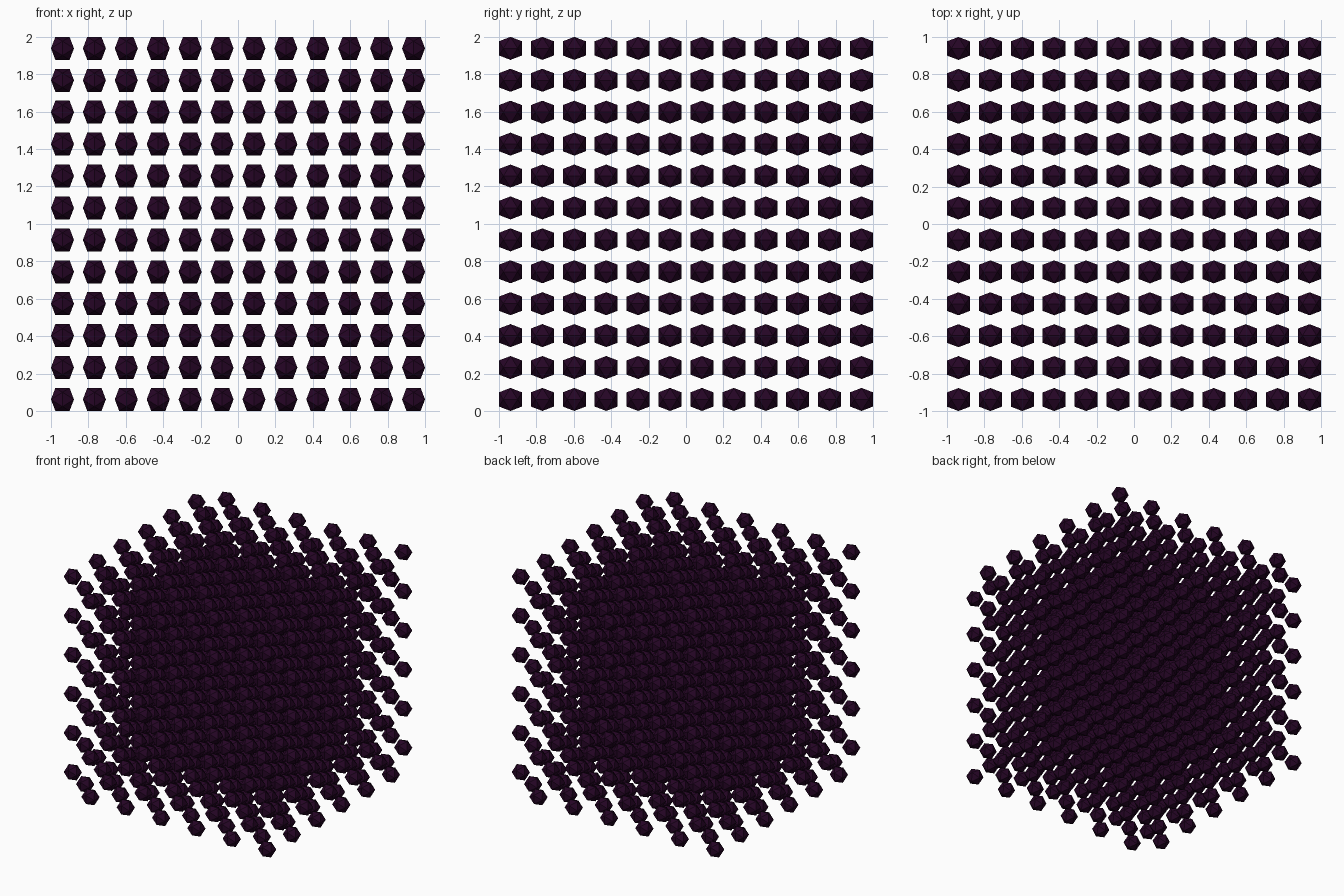
import bpy, bmesh
from math import sqrt
from mathutils import Vector

if "Cube" in bpy.data.objects:
    bpy.data.objects.remove(bpy.data.objects["Cube"])

COUNT = 12                      # grid places along each axis
HALF = 0.0615                   # half extent of one solid
STEP = (2 - 2 * HALF) / (COUNT - 1)
PHI = (1 + sqrt(5)) / 2


# Icosahedron: corners of three crossed golden rectangles
def add_icosahedron(bm, centre):
    a, b = HALF, HALF / PHI
    verts = []
    for s in (-1, 1):
        for t in (-1, 1):
            for corner in ((0, s * a, t * b), (s * a, t * b, 0), (s * b, 0, t * a)):
                verts.append(bm.verts.new(Vector(corner) + centre))
    bmesh.ops.convex_hull(bm, input=verts)


# Checkerboard cell: four solids on alternate corners of a 2 x 2 x 2 block
bm = bmesh.new()
for place in ((1, 0, 0), (0, 1, 0), (0, 0, 1), (1, 1, 1)):
    add_icosahedron(bm, Vector(place) * STEP)
bmesh.ops.recalc_face_normals(bm, faces=bm.faces[:])
mesh = bpy.data.meshes.new("icosahedron_lattice")
bm.to_mesh(mesh)
bm.free()

lattice = bpy.data.objects.new("icosahedron_lattice", mesh)
bpy.context.collection.objects.link(lattice)
lattice.location = (HALF - 1, HALF - 1, HALF)

# Dark purple colour
mat = bpy.data.materials.new("dark_purple")
mat.diffuse_color = (0.019, 0.0015, 0.019, 1)
mat.use_nodes = True
mat.node_tree.nodes["Principled BSDF"].inputs["Base Color"].default_value = mat.diffuse_color
mesh.materials.append(mat)

# Repeat the cell along x, y and z
for axis in range(3):
    arr = lattice.modifiers.new("repeat_" + "xyz"[axis], 'ARRAY')
    arr.count = COUNT // 2
    arr.use_relative_offset = False
    arr.use_constant_offset = True
    offset = [0, 0, 0]
    offset[axis] = 2 * STEP
    arr.constant_offset_displace = offset
